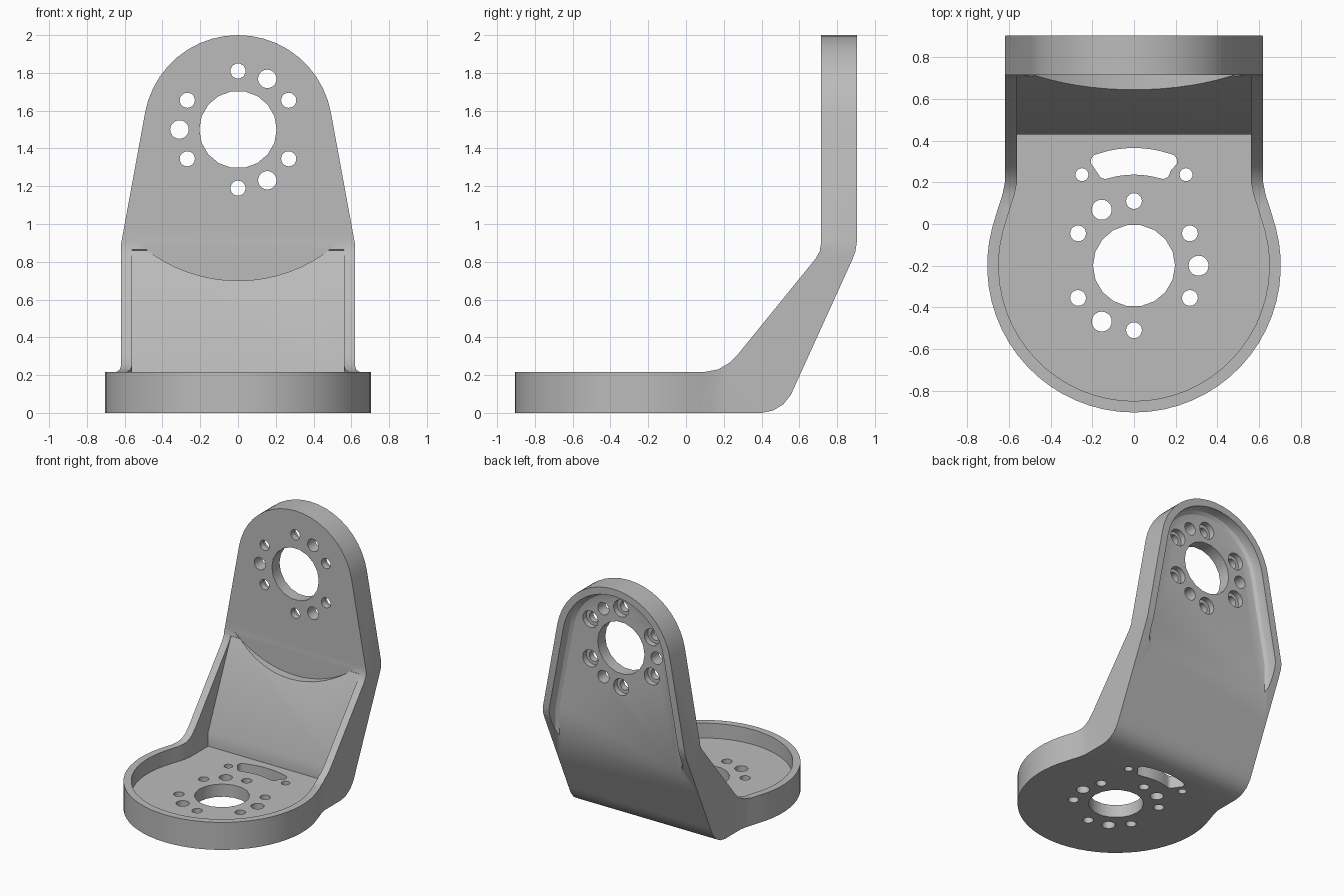
import bpy, bmesh, math
from math import sin, cos, radians
from mathutils import Vector

cube = bpy.data.objects.get("Cube")
if cube:
    bpy.data.objects.remove(cube)

PLACE = {  # 2D profile plus depth to 3D
    "x": lambda p, d: Vector((d, p[0], p[1])),
    "y": lambda p, d: Vector((p[0], d, p[1])),
    "z": lambda p, d: Vector((p[0], p[1], d)),
}


def loft(name, axis, rings):
    """Solid through a list of (profile, depth) rings along one axis."""
    bm = bmesh.new()
    loops = [[bm.verts.new(PLACE[axis](p, d)) for p in prof] for prof, d in rings]
    n = len(loops[0])
    bm.faces.new(loops[0])
    bm.faces.new(loops[-1])
    for a, b in zip(loops, loops[1:]):
        for i in range(n):
            j = (i + 1) % n
            bm.faces.new((a[i], a[j], b[j], b[i]))
    bmesh.ops.recalc_face_normals(bm, faces=bm.faces)
    mesh = bpy.data.meshes.new(name)
    bm.to_mesh(mesh)
    bm.free()
    obj = bpy.data.objects.new(name, mesh)
    bpy.context.collection.objects.link(obj)
    return obj


def prism(name, axis, profile, lo, hi):
    return loft(name, axis, [(profile, lo), (profile, hi)])


def arc(cx, cy, r, a0, a1, n):
    steps = [radians(a0 + (a1 - a0) * i / n) for i in range(n + 1)]
    return [(cx + r * cos(a), cy + r * sin(a)) for a in steps]


def circle(cx, cy, r, n=20):
    return arc(cx, cy, r, 0, 360, n)[:-1]


def boolean(target, tool, operation):
    mod = target.modifiers.new("cut", "BOOLEAN")
    mod.object, mod.operation, mod.solver = tool, operation, "EXACT"
    bpy.context.view_layer.update()
    graph = bpy.context.evaluated_depsgraph_get()
    mesh = bpy.data.meshes.new_from_object(target.evaluated_get(graph))
    target.modifiers.clear()
    target.data = mesh
    bpy.data.objects.remove(tool)


def arch(inset, foot):
    """Upright plate outline: tapered sides with a round top."""
    w = 0.62 - inset
    return [(-w, foot), (w, foot), (w, 0.89)] + arc(0, 1.5, 0.5 - inset, 10, 170, 20) + [(-w, 0.89)]


def base_outline(w, r, back):
    """Base outline: large round front blending into straight sides."""
    side = [(w, 0.2), (w + 0.012, 0.14), (w + 0.035, 0.07)]
    curve = arc(0, -0.2, r, 15, -195, 36)
    return [(w, back)] + side + curve + [(-x, y) for x, y in reversed(side)] + [(-w, back)]


# Bent bracket body: side profile trimmed by the base and plate outlines
side_profile = (
    [(-1, 0), (0.4, 0), (0.46, 0.012), (0.515, 0.045), (0.555, 0.095), (0.58, 0.15)]
    + [(0.88, 0.81), (0.897, 0.855), (0.905, 0.91), (0.905, 2.1)]
    + [(0.715, 2.1), (0.715, 0.9), (0.708, 0.855), (0.685, 0.815)]
    + [(0.275, 0.31), (0.23, 0.265), (0.17, 0.23), (0.1, 0.217), (-1, 0.217)]
)
body = prism("bracket", "x", side_profile, -0.9, 0.9)
boolean(body, prism("base_trim", "z", base_outline(0.62, 0.705, 1.0), -0.1, 2.2), "INTERSECT")
plate = [(-0.8, -0.1), (0.8, -0.1), (0.8, 0.4), (0.62, 0.4)] + arch(0, 0)[2:] + [(-0.62, 0.4), (-0.8, 0.4)]
boolean(body, prism("plate_trim", "y", plate, -1.1, 1.1), "INTERSECT")

# Tray recess and the sloped web between the two side ribs
recess = [(-1, 0.1), (0.43, 0.1), (0.43, 0.21), (0.715, 0.86), (0.6, 0.95), (-1, 0.95)]
tray = prism("tray_cutter", "x", recess, -0.8, 0.8)
boolean(tray, prism("tray_trim", "z", base_outline(0.562, 0.65, 0.9), 0, 1.1), "INTERSECT")
boolean(body, tray, "DIFFERENCE")

# Round clearance in front of the upright plate
boolean(body, prism("clearance", "y", circle(0, 1.5, 0.8, 72), 0.3, 0.715), "DIFFERENCE")

# Back pocket with a soft inner edge
pocket = [(arch(0.12, 0.3), 0.81), (arch(0.085, 0.3), 0.817), (arch(0.064, 0.3), 0.835),
          (arch(0.055, 0.3), 0.865), (arch(0.055, 0.3), 1.1)]
boolean(body, loft("pocket", "y", pocket), "DIFFERENCE")


def hole(axis, cx, cy, r, lo, hi, n=20):
    boolean(body, prism("hole", axis, circle(cx, cy, r, n), lo, hi), "DIFFERENCE")


# Centre bores and bolt circles in both plates
hole("y", 0, 1.5, 0.205, 0.5, 1.1, 18)
hole("z", 0, -0.2, 0.197, -0.1, 0.3, 18)
for k in range(6):
    a = radians(30 + 60 * k)
    x, h = 0.31 * cos(a), 0.31 * sin(a)
    hole("y", x, 1.5 + h, 0.04, 0.5, 1.1)
    hole("y", x, 1.5 + h, 0.066, 0.765, 1.1)
    hole("z", x, h - 0.2, 0.038, -0.1, 0.3)
for k in range(3):
    a = radians(120 * k)
    x, h = 0.31 * cos(a), 0.31 * sin(a)
    hole("y", -x, 1.5 + h, 0.049, 0.5, 1.1)
    hole("z", x, h - 0.2, 0.048, -0.1, 0.3)
for x in (-0.25, 0.25):
    hole("z", x, 0.237, 0.031, -0.1, 0.3)

# Curved cable slot with rounded corners
slot = []
for ang, r, a0 in ((71, 0.53, -20), (109, 0.53, 110), (107, 0.472, 200), (73, 0.472, 270)):
    a = radians(ang)
    slot += arc(r * cos(a), r * sin(a) - 0.2, 0.035, a0, a0 + 90, 5)
    if ang == 109:
        pass
    elif ang == 71:
        slot += arc(0, -0.2, 0.565, 78, 102, 6)
    elif ang == 107:
        slot += arc(0, -0.2, 0.437, 102, 78, 6)
boolean(body, prism("cable_slot", "z", slot, -0.1, 0.3), "DIFFERENCE")

# Material and shading
grey = bpy.data.materials.new("plain grey")
grey.use_nodes = True
grey.diffuse_color = (0.5, 0.5, 0.5, 1)
grey.node_tree.nodes["Principled BSDF"].inputs["Base Color"].default_value = (0.5, 0.5, 0.5, 1)
body.data.materials.clear()
body.data.materials.append(grey)
for poly in body.data.polygons:
    poly.material_index = 0
bpy.ops.object.select_all(action="DESELECT")
body.select_set(True)
bpy.context.view_layer.objects.active = body
bpy.ops.object.shade_smooth_by_angle(angle=radians(28))
